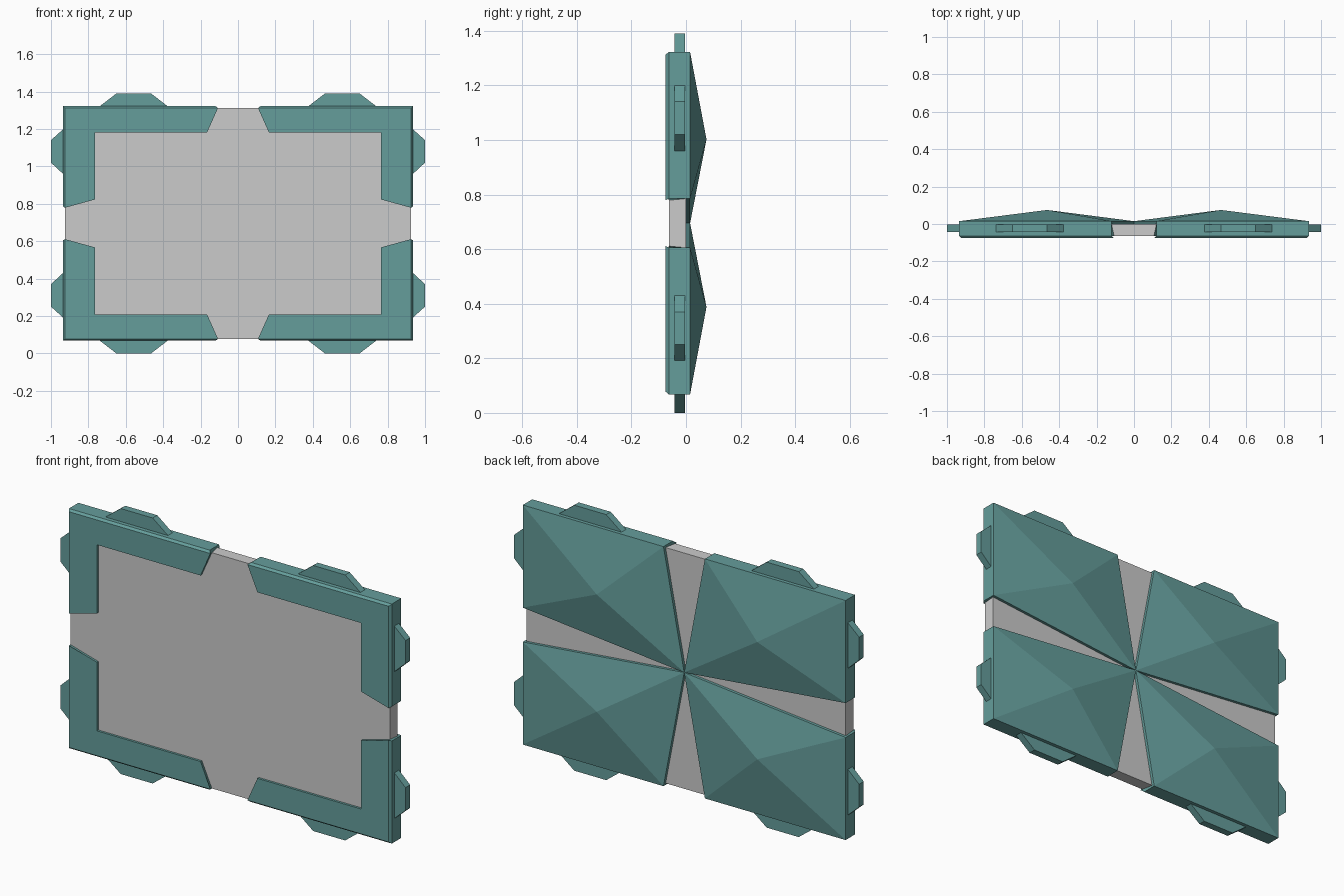
import bpy, bmesh

if "Cube" in bpy.data.objects:
    bpy.data.objects.remove(bpy.data.objects["Cube"])

CZ = 0.695  # height of the panel centre; quadrant parts are mirrored about it

teal = bpy.data.materials.new("teal")
teal.diffuse_color = (0.13, 0.34, 0.33, 1)
teal.use_nodes = True
teal.node_tree.nodes["Principled BSDF"].inputs["Base Color"].default_value = teal.diffuse_color


def make(name, verts, faces, mirror=True):
    """Mesh around (0, 0, CZ), optionally mirrored into all four quadrants."""
    me = bpy.data.meshes.new(name)
    me.from_pydata(verts, [], faces)
    bm = bmesh.new()
    bm.from_mesh(me)
    bmesh.ops.recalc_face_normals(bm, faces=bm.faces)
    bm.to_mesh(me)
    bm.free()
    ob = bpy.data.objects.new(name, me)
    ob.location.z = CZ
    bpy.context.collection.objects.link(ob)
    if mirror:
        me.materials.append(teal)
        mod = ob.modifiers.new("Mirror", 'MIRROR')
        mod.use_axis = (True, False, True)
        mod.use_mirror_merge = False
    return ob


def prism(name, pts, y0, y1, mirror=True):
    """Extrude an (x, z) outline from y0 to y1."""
    n = len(pts)
    verts = [(x, y, z) for y in (y0, y1) for x, z in pts]
    faces = [tuple(range(n)), tuple(range(n, 2 * n))]
    faces += [(i, (i + 1) % n, n + (i + 1) % n, n + i) for i in range(n)]
    return make(name, verts, faces, mirror)


# Flat centre panel
W, H = 0.925, 0.617
prism("panel", [(-W, -H), (W, -H), (W, H), (-W, H)], -0.063, 0, mirror=False)

# Back covers: four-sided plates rising to a shallow point
X, Z = 0.935, 0.627
outline = [(0, 0), (X, 0.09), (X, Z), (0.12, Z)]
verts = [(x, y, z) for y in (0, 0.015) for x, z in outline] + [(0.465, 0.075, 0.307)]
faces = [(0, 1, 2, 3)]
for i in range(4):
    j = (i + 1) % 4
    faces += [(i, j, 4 + j, 4 + i), (4 + i, 4 + j, 8)]
make("back_cover", verts, faces)

# Corner frames: wall and front lip swept round the corner
# section rows: inset of side arm, inset of top arm, y, top end x, side end z
section = [
    (0.00, 0.00, 0.00, 0.12, 0.09),
    (0.00, 0.00, -0.063, 0.12, 0.09),
    (0.01, 0.01, -0.075, 0.107, 0.084),
    (0.17, 0.14, -0.075, 0.165, 0.128),
    (0.17, 0.14, -0.063, 0.165, 0.128),
    (0.01, 0.01, -0.063, 0.107, 0.084),
    (0.01, 0.01, 0.00, 0.12, 0.09),
]
n = len(section)
verts = [(ex, y, Z - v) for h, v, y, ex, ez in section]
verts += [(X - h, y, Z - v) for h, v, y, ex, ez in section]
verts += [(X - h, y, ez) for h, v, y, ex, ez in section]
faces = [tuple(range(n)), tuple(range(2 * n, 3 * n))]
for s in (0, n):
    for i in range(n):
        j = (i + 1) % n
        faces.append((s + i, s + j, s + n + j, s + n + i))
make("corner_frame", verts, faces)

# Tapered tabs on the outer edges
prism("top_tab", [(0.37, Z - 0.005), (0.745, Z - 0.005), (0.65, 0.692), (0.465, 0.692)][:4],
      -0.042, -0.004)
prism("side_tab", [(X - 0.005, 0.26), (1.0, 0.325), (1.0, 0.445), (X - 0.005, 0.508)],
      -0.042, -0.004)
bpy.data.objects["top_tab"].data.update()

# Grow the top tabs to the full outer height
for v in bpy.data.objects["top_tab"].data.vertices:
    if v.co.z > 0.65:
        v.co.z = CZ
